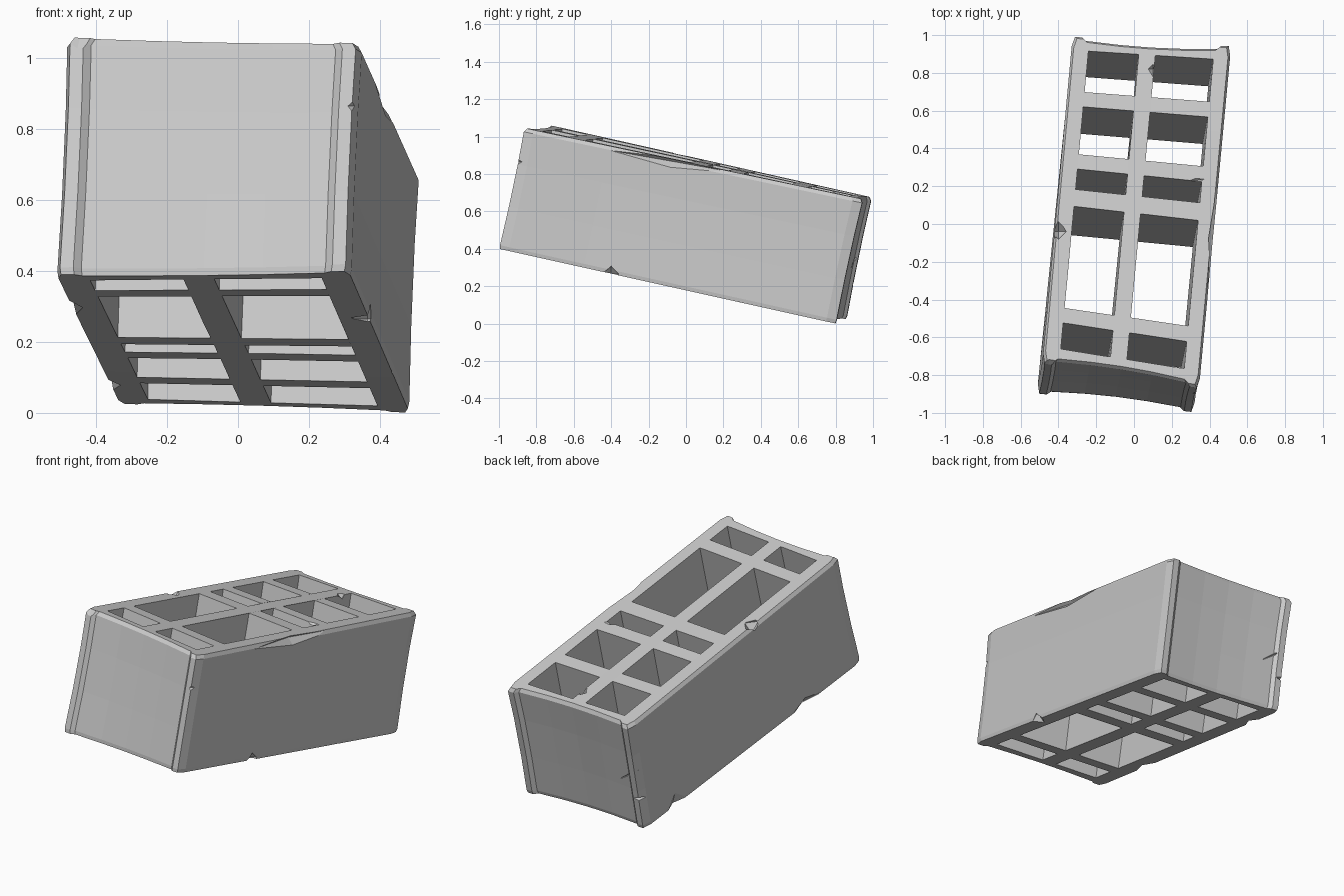
import bpy, bmesh
from mathutils import Vector, Matrix, Euler
from math import radians

if "Cube" in bpy.data.objects:
    bpy.data.objects.remove(bpy.data.objects["Cube"])

# Eight corners of the tilted, slightly skewed block: left/right, front/back
BOTTOM = [Vector(c) for c in ((-.515, -.90, .39), (.315, -1.0, .40),
                              (-.335, .86, .025), (.487, .80, 0))]
TOP = [Vector(c) for c in ((-.485, -.73, 1.062), (.345, -.865, 1.045),
                           (-.325, .995, .675), (.515, .945, .665))]


def place(u, v, w):
    """Map unit block coordinates onto the skewed block."""
    def face(c):
        return c[0].lerp(c[1], u).lerp(c[2].lerp(c[3], u), v)
    return face(BOTTOM).lerp(face(TOP), w)


def make_object(name, bm):
    bmesh.ops.recalc_face_normals(bm, faces=bm.faces)
    mesh = bpy.data.meshes.new(name)
    bm.to_mesh(mesh)
    bm.free()
    ob = bpy.data.objects.new(name, mesh)
    bpy.context.collection.objects.link(ob)
    return ob


def loft(bm, rings):
    """Closed solid through a stack of rings."""
    rows = [[bm.verts.new(p) for p in ring] for ring in rings]
    n = len(rows[0])
    for a, b in zip(rows, rows[1:]):
        for i in range(n):
            j = (i + 1) % n
            bm.faces.new((a[i], a[j], b[j], b[i]))
    bm.faces.new(rows[0][::-1])
    bm.faces.new(rows[-1])


def cut(target, cutter):
    cutter.hide_render = True
    mod = target.modifiers.new("cut", 'BOOLEAN')
    mod.operation = 'DIFFERENCE'
    mod.solver = 'EXACT'
    mod.object = cutter
    bpy.context.view_layer.objects.active = target
    bpy.ops.object.modifier_apply(modifier=mod.name)
    bpy.data.objects.remove(cutter)


# Outer body: raised corner posts with slightly sunken end faces
half_end = [(0, .5), (0, .25), (0, .028), (.015, 0), (.06, 0), (.085, .010), (.3, .016), (.5, .018)]
front = half_end + [(1 - u, v) for u, v in half_end[-2::-1]]
outline = front + [(1 - u, 1 - v) for u, v in front[1:-1]]
layers = [(0, .004), (.03, 0), (.35, .004), (.7, .004), (.97, 0), (1, .014)]
bm = bmesh.new()
loft(bm, [[place(.5 + (u - .5) * (1 - 2 * s), .5 + (v - .5) * (1 - s), w)
           for u, v in outline] for w, s in layers])
body = make_object("hollow_block", bm)

# Ten through-holes in two columns and five rows
columns = [(.108, .425), (.53, .895)]
rows = [(.048, .127), (.173, .483), (.535, .597), (.642, .787), (.832, .957)]
bm = bmesh.new()
for u0, u1 in columns:
    for v0, v1 in rows:
        loft(bm, [[place(u, v, w) for u, v in ((u0, v0), (u1, v0), (u1, v1), (u0, v1))]
                  for w in (-.15, 1.15)])
cut(body, make_object("hole_cutter", bm))

# Chipped edges and corners: centre, half sizes, rotation in degrees
chips = [
    ((.365, -.40, .265), (.05, .05, .05), (0, 0, 0)),        # right bottom notch
    ((.44, .28, .09), (.03, .19, .035), (-8, 0, -5)),        # right bottom, long
    ((.335, -.905, .865), (.035, .035, .032), (0, 0, 0)),    # front right edge
    ((.42, -.08, .868), (.04, .36, .035), (-10, 0, -5)),     # right top, long
    ((-.40, -.04, .90), (.045, .06, .05), (0, 0, 0)),        # left top notch
    ((-.45, -.76, 1.06), (.24, .045, .05), (0, 8, -6)),      # front left top
    ((.10, .82, .71), (.03, .04, .04), (0, 0, 0)),           # rear hole rim
    ((.33, .23, .84), (.12, .035, .035), (0, 0, 10)),        # middle hole rim
    ((-.33, .915, .21), (.07, .07, .018), (0, 0, 0)),        # back left post
    ((-.20, .90, .30), (.17, .02, .012), (0, 35, -3)),       # back crack
    ((-.365, .60, .075), (.035, .09, .09), (-12, 0, -5)),    # left bottom
    ((-.47, -.45, .30), (.035, .12, .04), (-12, 0, -5)),     # left front bottom
]
for centre, size, rot in chips:
    bm = bmesh.new()
    bmesh.ops.create_uvsphere(bm, u_segments=4, v_segments=2, radius=1)
    matrix = Euler([radians(a) for a in rot]).to_matrix().to_4x4()
    bm.transform(Matrix.Translation(centre) @ matrix @ Matrix.Diagonal((*size, 1)))
    cut(body, make_object("chip_cutter", bm))
